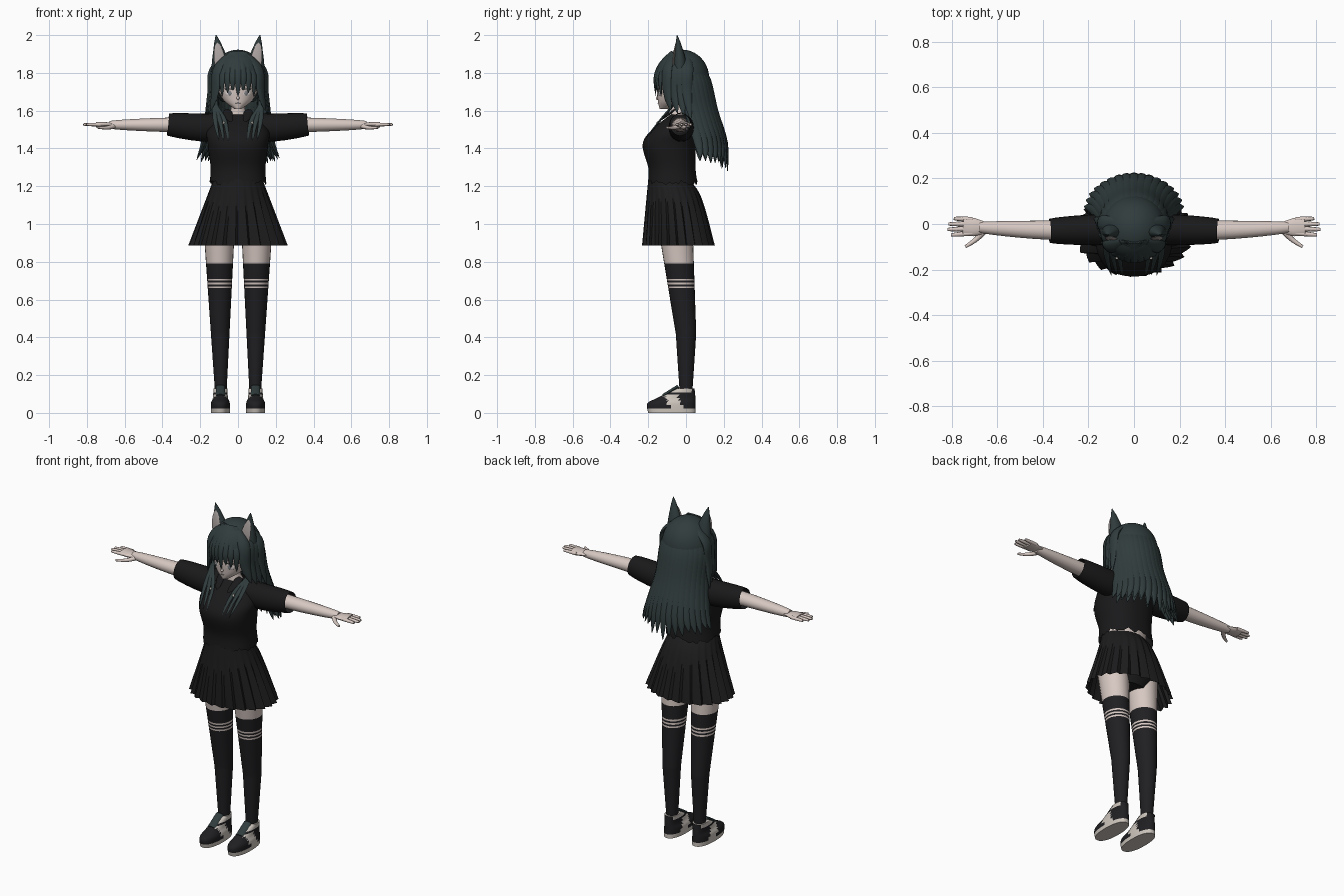
import bpy, bmesh, math, random
from mathutils import Vector, Matrix

random.seed(4)
cube = bpy.data.objects.get("Cube")
if cube:
    bpy.data.objects.remove(cube, do_unlink=True)


def material(name, red, green, blue):
    mat = bpy.data.materials.new(name)
    mat.use_nodes = True
    mat.diffuse_color = (red, green, blue, 1)
    bsdf = next(node for node in mat.node_tree.nodes if node.type == "BSDF_PRINCIPLED")
    bsdf.inputs["Base Color"].default_value = mat.diffuse_color
    return mat


SKIN = material("skin", .68, .58, .54)
HAIR = material("dark slate hair", .03, .045, .046)
SHIRT = material("black shirt", .01, .01, .011)
SKIRT = material("black skirt", .012, .012, .013)
SOCK = material("black stocking", .014, .014, .016)
CREAM = material("cream trim", .6, .55, .5)
LINING = material("ear lining", .4, .36, .35)
WHITE = material("eye white", .75, .7, .68)
IRIS = material("grey iris", .22, .23, .25)


def finish(name, bm, mats, rule=None):
    bmesh.ops.recalc_face_normals(bm, faces=bm.faces)
    if rule:
        for face in bm.faces:
            face.material_index = rule(face.calc_center_median())
    mesh = bpy.data.meshes.new(name)
    bm.to_mesh(mesh)
    bm.free()
    for mat in mats:
        mesh.materials.append(mat)
    mesh.shade_smooth()
    mesh.set_sharp_from_angle(angle=math.radians(50))
    bpy.context.collection.objects.link(bpy.data.objects.new(name, mesh))


def interpolate(rows, sub):
    """Catmull-Rom interpolation through rows of equal length."""
    padded = [rows[0], *rows, rows[-1]]
    out = []
    for quad in zip(padded, padded[1:], padded[2:], padded[3:]):
        for k in range(sub):
            u = k / sub
            out.append([b + u * (c - a + u * (2 * a - 5 * b + 4 * c - d + u * (3 * b - a - 3 * c + d))) / 2
                        for a, b, c, d in zip(*quad)])
    return out + [rows[-1]]


def oval(centre, across, along, sides, power=2):
    """Superellipse ring around a centre."""
    ring = []
    for i in range(sides):
        angle = math.tau * i / sides
        ca, sa = (math.copysign(abs(q) ** (2 / power), q) for q in (math.cos(angle), math.sin(angle)))
        ring.append(centre + across * ca + along * sa)
    return ring


def loft(name, rings, mats, rule=None, caps=True):
    bm = bmesh.new()
    loops = [[bm.verts.new(co) for co in ring] for ring in rings]
    for low, high in zip(loops, loops[1:]):
        for i in range(len(low)):
            bm.faces.new((low[i], low[i - 1], high[i - 1], high[i]))
    if caps:
        bm.faces.new(loops[0])
        bm.faces.new(loops[-1])
    finish(name, bm, mats, rule)


def body_rings(rows, x=0, sides=32, power=2, sub=5):
    """Level rings from rows of height, half width, front and back."""
    return [oval(Vector((x, (front + back) / 2, z)), Vector((half, 0, 0)),
                 Vector((0, (back - front) / 2, 0)), sides, power)
            for z, half, front, back in interpolate(rows, sub)]


def pointed(u):
    return min(1, .5 + 2 * u) * (1 - u ** 4)


def strand(name, points, width, mat, normal, thick=.45, shape=pointed, sides=10, caps=True):
    """Flattened tube along a curve, its width following a shape rule."""
    path = [Vector(p) for p in interpolate(points, 5)]
    rings = []
    for j, centre in enumerate(path):
        tangent = path[min(j + 1, len(path) - 1)] - path[max(j - 1, 0)]
        across = tangent.cross(Vector(normal)).normalized()
        along = across.cross(tangent).normalized()
        size = width * max(shape(j / (len(path) - 1)), .04)
        rings.append(oval(centre, across * size, along * size * thick, sides))
    loft(name, rings, [mat], caps=caps)


def ball(name, centre, size, mat, turn=0, trim=None):
    bm = bmesh.new()
    bmesh.ops.create_uvsphere(bm, u_segments=32, v_segments=20, radius=1)
    bm.transform(Matrix.Translation(centre) @ Matrix.Rotation(turn, 4, 'Z') @ Matrix.Diagonal((*size, 1)))
    if trim:
        unwanted = [face for face in bm.faces if trim(face.calc_center_median())]
        bmesh.ops.delete(bm, geom=unwanted, context='FACES')
    finish(name, bm, [mat])


# Head, neck and waist
loft("head", body_rings([(1.61, .02, -.14, -.08), (1.66, .08, -.15, 0),
                         (1.75, .11, -.15, .08), (1.88, .06, -.08, .04)]), [SKIN])
loft("neck", body_rings([(1.54, .1, -.08, .02), (1.6, .04, -.08, 0), (1.67, .04, -.08, 0)]), [SKIN])
loft("waist", body_rings([(1.1, .13, -.17, .03), (1.3, .12, -.16, .02)]), [SKIN])
ball("nose", (0, -.15, 1.667), (.008, .01, .01), SKIN)
ball("mouth", (0, -.147, 1.64), (.013, .004, .002), IRIS)

# Shirt with a ragged hem
shirt = body_rings([(1.22, .15, -.2, .06), (1.3, .145, -.2, .05), (1.42, .16, -.23, .05),
                    (1.5, .16, -.18, .05), (1.58, .07, -.08, .03)], sides=64, power=2.3)
for point in shirt[0]:
    point.z += random.choice((-.01, 0, .01))
loft("shirt", shirt, [SHIRT], caps=False)

# Skirt whose pleats deepen and flare towards the hem, over dark hips
skirt = body_rings([(1.235 - .35 * t, .13 + .13 * t, -.2 - .03 * t, .02 + .13 * t ** .6)
                    for t in (0, .2, .5, 1)], sides=120)
for j, ring in enumerate(skirt):
    middle = sum(ring, Vector()) / len(ring)
    for i, point in enumerate(ring):
        pleat = (i % 5 / 4 - .8) * .09 * j / len(skirt)
        point += (point - middle) * pleat
loft("skirt", skirt, [SKIRT], caps=False)
loft("hips", body_rings([(.91, .09, -.1, .03), (1, .16, -.15, .06), (1.16, .13, -.17, .03)]), [SKIRT])


def stocking(c):
    lace = .66 < c.z < .71 and int(c.z * 100) % 2 == 1
    return int(c.z < .66 or lace or .71 < c.z < .79)


def shoe_colour(c):
    slant = c.y + c.z / 2
    sole, rim = c.z < .024, c.z > .11 and c.y < .03
    return int(sole or rim or (-.07 < slant < 0 and c.z < .1))


for s, side in ((1, "left"), (-1, "right")):
    # Leg tapering evenly to the ankle, with stocking bands by height
    leg = []
    for k in range(10, 100):
        z = k / 100
        half = .03 + .06 * (z - .1)
        centre = Vector((s * (.09 + .01 * z), -.1 * max(0, z - .42), z))
        leg.append(oval(centre, Vector((half, 0, 0)), Vector((0, half * 1.1, 0)), 24))
    loft(side + "_leg", leg, [SKIN, SOCK], stocking)

    # Shoe and tongue
    shoe = [(0, .05, -.2, .05), (.05, .05, -.205, .05), (.08, .04, -.15, .05), (.13, .037, -.05, .045)]
    loft(side + "_shoe", body_rings(shoe, s * .093, 40, 2.3, 6), [SOCK, CREAM], shoe_colour)
    strand(side + "_shoe_tongue", [(s * .093, -.12, .09), (s * .093, -.04, .14)], .024, HAIR,
           (0, -1, 1), shape=lambda u: 1)

    # Sleeve, arm and hand
    up = (0, 0, 1)
    strand(side + "_sleeve", [(s * .04, -.02, 1.53), (s * .16, -.025, 1.51), (s * .37, -.03, 1.527)],
           .07, SHIRT, up, 1.1, lambda u: .8 + .2 * math.sin(3 * u) - .07 * u, 24, False)
    strand(side + "_arm", [(s * .2, -.03, 1.525), (s * .45, -.025, 1.525), (s * .68, -.015, 1.525)],
           .045, SKIN, up, .9, lambda u: 1 - .5 * u * u, 20)
    strand(side + "_palm", [(s * .64, -.016, 1.525), (s * .7, -.014, 1.525), (s * .75, -.01, 1.526)],
           .04, SKIN, up, .36, lambda u: min(1, .5 + u), 16)
    for k, finger in enumerate(("index", "middle", "ring", "little")):
        y, reach = .02 * k - .04, .82 - .01 * (k - 1.3) ** 2
        strand(f"{side}_{finger}_finger", [(s * .71, y, 1.526), (s * reach, y * 1.2, 1.527)],
               .011, SKIN, up, .9, lambda u: 1 - .4 * u ** 3, 8)
    strand(side + "_thumb", [(s * .65, -.02, 1.52), (s * .69, -.065, 1.51), (s * .74, -.1, 1.51)],
           .016, SKIN, up, .9, lambda u: 1 - .6 * u, 8)

    # Eye
    ball(side + "_eye", (s * .044, -.139, 1.695), (.026, .005, .019), WHITE, s * .42)
    ball(side + "_iris", (s * .043, -.142, 1.696), (.011, .005, .016), IRIS, s * .42)
    ball(side + "_lash", (s * .045, -.141, 1.715), (.03, .006, .004), HAIR, s * .42)

    # Ear and its pale lining
    forward = (0, -1, 0)
    strand(side + "_ear", [(s * .088, -.03, 1.8), (s * .1, -.035, 1.9), (s * .116, -.047, 2)],
           .055, HAIR, forward, .75, lambda u: 1 - u ** 1.4, 16)
    strand(side + "_ear_lining", [(s * .09, -.067, 1.82), (s * .1, -.064, 1.89), (s * .11, -.054, 1.96)],
           .03, LINING, forward, .2)

    # Locks framing the face
    for k in range(4):
        x, y = .11 + .01 * k, .035 * k - .1
        strand(f"{side}_side_lock_{k}", [(s * x / 2, y * .8, 1.89), (s * x, y, 1.81), (s * (x + .01), y, 1.7),
                                         (s * (x + .035), y + .02, 1.6 - .015 * k)],
               .034, HAIR, (s * x, y, 0))
    # Locks falling over the chest
    for x in (.05, .075, .1):
        strand(f"{side}_chest_lock_{x}", [(s * .122, -.05, 1.7), (s * .122, -.07, 1.63),
                                          (s * (x + .02), -.14, 1.545), (s * x, -.225, 1.44)],
               .015, HAIR, (0, -1, .4))

    # Collar flap and pin
    strand(side + "_collar", [(s * .06, -.06, 1.605), (s * .05, -.1, 1.575), (s * .035, -.15, 1.54)],
           .024, SHIRT, (0, -1, .6), .25)
    ball(side + "_collar_pin", (s * .075, -.15, 1.535), (.006, .006, .008), CREAM)

# Hair cap, open around the face
ball("hair_cap", (0, -.02, 1.77), (.142, .143, .153), HAIR,
     trim=lambda c: c.z < 1.65 or (c.y < -.08 and c.z < 1.775))

# Fringe, longest at the temples and with a point between the eyes
for k in range(-4, 5):
    x = .028 * k
    y = 4 * x * x - .164
    low = 1.71 - 5 * x * x - (.035 if k == 0 else 0)
    strand(f"fringe_lock_{k + 5}", [(x * .3, -.08, 1.91), (x * .75, y + .025, 1.84), (x, y, 1.77), (x, y + .005, low)],
           .022, HAIR, (x, y, 0))

# Long back hair in two overlapping layers of locks, fanned around the head
for layer, count, scale in (("outer", 17, 1), ("inner", 14, .84)):
    for k in range(count):
        phi = math.radians(168 * k / (count - 1) - 84)
        sx, sy = math.sin(phi), math.cos(phi)
        end = 1.27 + .06 * abs(sx) + random.uniform(0, .035)
        points = [(radius * scale * sx, middle + min(radius, .16) * scale * sy, z)
                  for z, middle, radius in ((1.88, -.02, .08), (1.76, -.02, .136), (1.6, .01, .145),
                                            (1.43, .05, .185), (end, .06, .22))]
        strand(f"{layer}_back_lock_{k}", points, .035, HAIR, (sx, sy, 0), .5)
